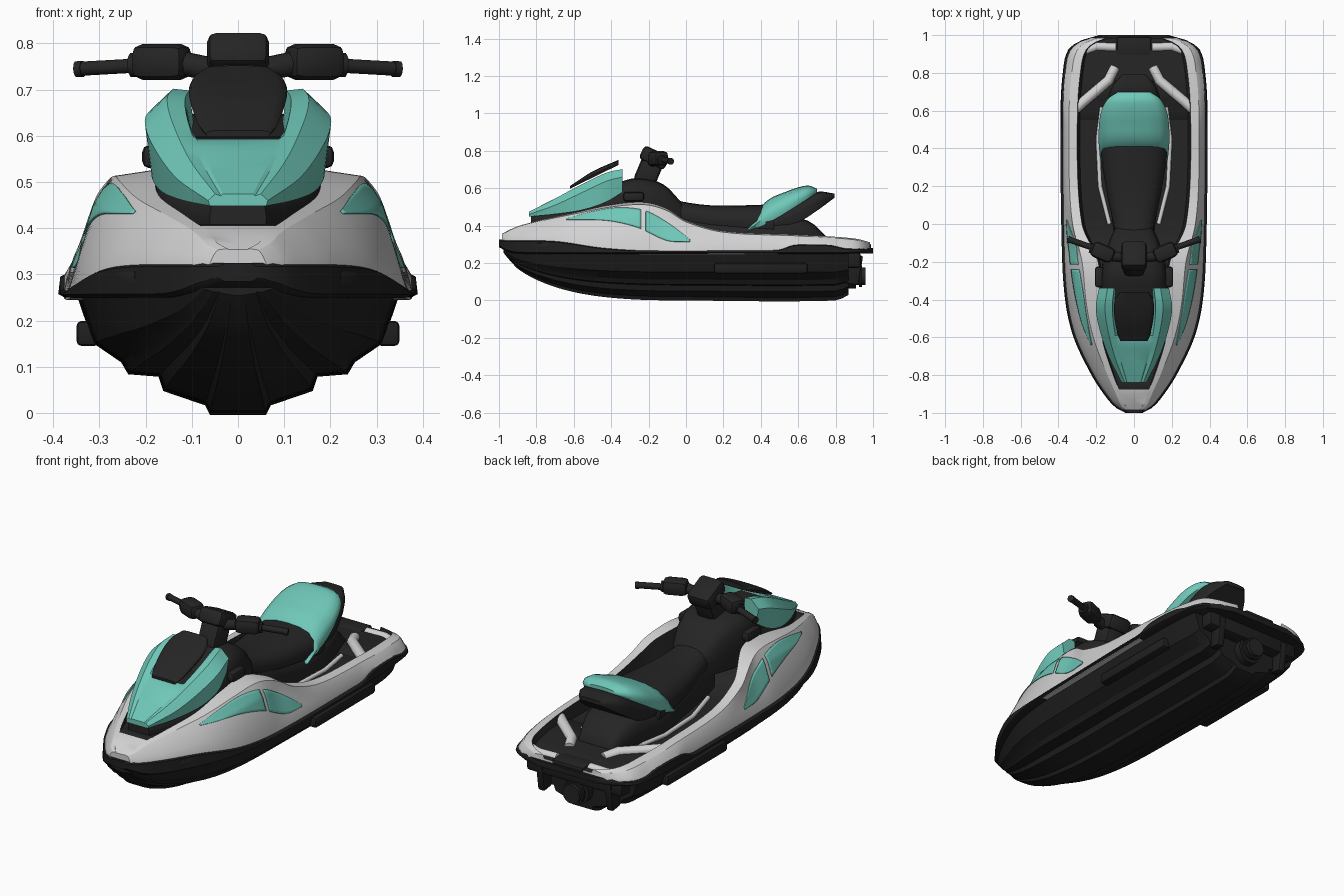
import bpy, bmesh, math

if "Cube" in bpy.data.objects:
    bpy.data.objects.remove(bpy.data.objects["Cube"])


def material(name, rgb, rough=0.5):
    m = bpy.data.materials.new(name)
    m.use_nodes = True
    m.diffuse_color = (*rgb, 1)
    bsdf = m.node_tree.nodes["Principled BSDF"]
    bsdf.inputs["Base Color"].default_value = (*rgb, 1)
    bsdf.inputs["Roughness"].default_value = rough
    return m


BLACK = material("hull black", (.014, .014, .014))
CHARCOAL = material("trim charcoal", (.018, .018, .018))
SILVER = material("silver paint", (.65, .65, .66))
TEAL = material("teal paint", (.16, .58, .485))


def track(*keys):
    """Smooth curve through (position, value) keys."""
    def slope(i):
        a, b = keys[max(i - 1, 0)], keys[min(i + 1, len(keys) - 1)]
        return (b[1] - a[1]) / (b[0] - a[0])

    def value(t):
        t = min(max(t, keys[0][0]), keys[-1][0])
        i = max(k for k in range(len(keys) - 1) if keys[k][0] <= t)
        (t0, v0), (t1, v1) = keys[i], keys[i + 1]
        d = t1 - t0
        s = (t - t0) / d
        blend = s * s * (3 - 2 * s)
        return (v0 + (v1 - v0) * blend + slope(i) * d * s * (1 - s) ** 2
                - slope(i + 1) * d * s * s * (1 - s))
    return value


def span(a, b, n):
    return [a + (b - a) * i / n for i in range(n + 1)]


def finish(name, bm, mats, angle=35):
    mesh = bpy.data.meshes.new(name)
    bmesh.ops.recalc_face_normals(bm, faces=bm.faces[:])
    bm.to_mesh(mesh)
    bm.free()
    for m in mats:
        mesh.materials.append(m)
    for p in mesh.polygons:
        p.use_smooth = True
    mesh.set_sharp_from_angle(angle=math.radians(angle))
    ob = bpy.data.objects.new(name, mesh)
    bpy.context.collection.objects.link(ob)
    return ob


def loft(name, ys, section, mats, paint=None, angle=35):
    """Closed symmetric body; section(y) is a half profile from x=0 to x=0."""
    bm = bmesh.new()
    rings = []
    for y in ys:
        half = section(y)
        full = half + [(-x, z) for x, z in reversed(half[1:-1])]
        rings.append([bm.verts.new((x, y, z)) for x, z in full])
    n = len(rings[0])
    for i in range(len(ys) - 1):
        a, b = rings[i], rings[i + 1]
        for s in range(n):
            f = bm.faces.new((a[s], a[(s + 1) % n], b[(s + 1) % n], b[s]))
            if paint:
                f.material_index = paint((ys[i] + ys[i + 1]) / 2, min(s, n - 1 - s))
    bm.faces.new(rings[0])
    bm.faces.new(rings[-1])
    return finish(name, bm, mats, angle)


# Half profiles of pads as (width, height) fractions
SQUARE = [(.94, 0), (1, .45), (.95, .75), (.8, .92), (.5, .98), (0, 1)]
ROUND = [(.94, 0), (1, .3), (.92, .62), (.72, .86), (.4, .97), (0, 1)]


def pad(name, start, end, mat, width, low, top, shape=SQUARE, n=24):
    """Cushion-like body with a rounded upper edge."""
    def section(y):
        w, b, t = width(y), low(y), top(y)
        return [(0, b)] + [(w * u, b + (t - b) * v) for u, v in shape]
    return loft(name, span(start, end, n), section, [mat], angle=50)


def box(name, loc, size, mat, bevel=.01, tilt=0, turn=0):
    bm = bmesh.new()
    bmesh.ops.create_cube(bm, size=1)
    bmesh.ops.scale(bm, vec=size, verts=bm.verts)
    bmesh.ops.bevel(bm, geom=bm.edges[:], offset=bevel, segments=2, profile=.5, affect='EDGES')
    ob = finish(name, bm, [mat])
    ob.location, ob.rotation_euler = loc, (tilt, 0, turn)
    return ob


def tube(name, points, radius, mat):
    cu = bpy.data.curves.new(name, 'CURVE')
    cu.dimensions, cu.bevel_depth = '3D', radius
    cu.bevel_resolution, cu.use_fill_caps = 3, True
    sp = cu.splines.new('POLY')
    sp.points.add(len(points) - 1)
    for p, co in zip(sp.points, points):
        p.co = (*co, 1)
    cu.materials.append(mat)
    ob = bpy.data.objects.new(name, cu)
    bpy.context.collection.objects.link(ob)
    return ob


# Main outline curves along the length
beam = track((-1, .04), (-.97, .095), (-.9, .155), (-.8, .22), (-.6, .315), (-.4, .36),
             (-.1, .378), (.6, .384), (.8, .372), (.92, .345), (.97, .28), (1, .18))
rail_top = track((-1, .325), (-.7, .32), (-.45, .285), (-.2, .27), (.4, .272), (.5, .275),
                 (.58, .3), (.77, .3), (.85, .282), (1, .28))
rail_low = track((-1, .285), (-.95, .26), (-.88, .25), (1, .25))
keel = track((-.98, .26), (-.9, .17), (-.75, .09), (-.55, .035), (-.3, .007), (0, 0),
             (.8, 0), (.87, .03))

# Stepped hull with running strakes
STEPS = [(0, 0), (.06, 0), (.07, .02), (.16, .05), (.17, .08), (.235, .085),
         (.25, .11), (.31, .15), (.345, .25), (0, .25)]


def hull_section(y):
    k, r, b = keel(y), rail_low(y) + .005, beam(y) / .38
    return [(x * b, k + (r - k) * z / .25) for x, z in STEPS]


loft("hull", span(-.975, .87, 50), hull_section, [BLACK], angle=25)


def rail_section(y):
    w, b, t = beam(y) + .005, rail_low(y), rail_top(y)
    return [(0, b), (w - .015, b), (w, b + .008), (w - .004, t - .008), (w - .02, t), (0, t)]


loft("bumper_rail", span(-1, 1, 80), rail_section, [BLACK])

# Deck with raised shoulders, broad front lips and sunken footwells
inset = track((-1, .02), (-.9, .06), (-.8, .08), (-.6, .1), (-.4, .105), (-.2, .1), (0, .055),
              (.3, .04), (1, .045))
lip = track((-1, .02), (-.8, .03), (-.6, .045), (-.4, .075), (-.2, .085), (0, .05), (1, .045))
shoulder = track((-1, .345), (-.92, .385), (-.8, .42), (-.6, .462), (-.4, .5), (-.22, .512),
                 (-.1, .48), (0, .42), (.2, .365), (.6, .345), (.9, .325), (1, .30))
floor = track((-1, .345), (-.92, .388), (-.86, .408), (-.8, .405), (-.4, .44), (-.25, .44),
              (-.12, .33), (0, .30), (.6, .293), (.7, .315), (1, .29))
swell = track((-1, .08), (-.35, .08), (-.22, .05), (-.1, -.06), (0, -.03), (.2, .05), (1, .08))


def deck_section(y):
    w, z0, z2 = beam(y) - .008, rail_top(y) - .004, shoulder(y)
    a = max(beam(y) - inset(y), .01)
    bulge = swell(y) * (z2 - z0)
    mid = [(w + (a - w) * t + bulge * g, z0 + (z2 - z0) * t)
           for t, g in ((.35, .6), (.75, 1))]
    inner = max(a - lip(y), .006)
    return [(0, z0 - .02), (w, z0 - .02), (w, z0), *mid, (a, z2), (inner, z2 + lip(y) * .15),
            (inner * .95, floor(y)), (0, floor(y))]


loft("deck", span(-.985, .985, 90), deck_section, [SILVER, CHARCOAL],
     lambda y, j: int(j >= 6 and y > -.87), angle=28)


# Painted side flashes following the deck surface
def side_x(y, z):
    pts = deck_section(y)[2:6]
    for (x0, z0), (x1, z1) in zip(pts, pts[1:]):
        if z <= z1:
            return x0 + (x1 - x0) * (z - z0) / (z1 - z0)
    return pts[-1][0]


flash_low = track((-.64, .43), (-.46, .428), (-.36, .415), (-.25, .385), (-.1, .318), (.02, .312))
flash_high = track((-.64, .436), (-.5, .473), (-.36, .494), (-.22, .478), (-.1, .415), (.02, .325))
for side, sign in (("left", 1), ("right", -1)):
    for part, start, end in (("_front_flash", -.64, -.24), ("_rear_flash", -.215, .02)):
        bm = bmesh.new()
        rows = [[bm.verts.new((sign * (side_x(y, z) + .004), y, z + .003))
                 for z in span(flash_low(y), flash_high(y), 8)] for y in span(start, end, 28)]
        for a, b in zip(rows, rows[1:]):
            for i in range(8):
                bm.faces.new((a[i], a[i + 1], b[i + 1], b[i]))
        plate = finish(side + part, bm, [TEAL])
        plate.modifiers.new("thickness", 'SOLIDIFY').thickness = .004

# Hood with side horns, on a dark grille
hood_w = track((-.84, .065), (-.7, .135), (-.55, .185), (-.44, .202), (-.34, .185))
hood_low = track((-.84, .448), (-.7, .462), (-.55, .485), (-.42, .53), (-.34, .58))
hood_side = track((-.84, .46), (-.7, .51), (-.55, .58), (-.42, .64), (-.34, .66))
hood_top = track((-.84, .474), (-.7, .545), (-.55, .625), (-.42, .685), (-.34, .702))
hood_mid = track((-.84, .474), (-.7, .545), (-.6, .59), (-.42, .60), (-.34, .60))


def hood_section(y):
    w, low, top = hood_w(y), hood_low(y), hood_top(y)
    return [(0, low), (w * .93, low), (w, hood_side(y)), (w * .76, top), (w * .57, top - .004),
            (w * .5, hood_mid(y)), (0, hood_mid(y))]


loft("hood", span(-.84, -.34, 20), hood_section, [TEAL, CHARCOAL],
     lambda y, j: int(j >= 5 and y > -.6), angle=22)
pad("grille", -.83, -.36, CHARCOAL, lambda y: hood_w(y) * .88, lambda y: floor(y) - .02,
    lambda y: hood_low(y) + .015)
pad("windshield", -.62, -.36, CHARCOAL,
    track((-.62, .07), (-.58, .087), (-.47, .106), (-.4, .1), (-.36, .075)),
    track((-.62, .598), (-.36, .725)), track((-.62, .612), (-.5, .69), (-.36, .752)))

# Console and steering
pad("console", -.5, -.02, CHARCOAL,
    track((-.5, .14), (-.35, .175), (-.22, .17), (-.1, .135), (-.02, .1)), lambda y: .4,
    track((-.5, .58), (-.35, .635), (-.25, .655), (-.12, .62), (-.02, .52)))
box("steering_column", (0, -.2, .69), (.11, .12, .15), CHARCOAL, .025, -.4)
box("steering_hub", (0, -.17, .763), (.135, .15, .08), CHARCOAL, .022, -.45)
for side, s in (("left", 1), ("right", -1)):
    tube(side + "_bar", [(s * .04, -.18, .74), (s * .12, -.17, .757), (s * .23, -.125, .753)],
         .027, CHARCOAL)
    box(side + "_switch_housing", (s * .165, -.15, .76), (.125, .085, .078), CHARCOAL, .025, 0, s * .4)
    tube(side + "_grip", [(s * .22, -.125, .752), (s * .345, -.082, .745)], .016, CHARCOAL)
    tube(side + "_grip_end", [(s * .336, -.086, .745), (s * .35, -.08, .744)], .018, CHARCOAL)
    box(side + "_console_pod", (s * .185, -.28, .555), (.045, .11, .05), CHARCOAL, .015)
    # Rear deck trim, footwell edge, sponson and bow vent
    tube(side + "_deck_arm", [(s * .33, .59, .32), (s * .27, .645, .318), (s * .135, .76, .312),
                              (s * .1, .83, .3)], .027, SILVER)
    tube(side + "_rear_trim", [(s * .095, .935, .288), (s * .2, .94, .288), (s * .31, .9, .29)],
         .024, SILVER)
    tube(side + "_footwell_edge", [(s * .13, .0, .31), (s * .18, .2, .3), (s * .192, .45, .3),
                                   (s * .17, .62, .305)], .011, SILVER)
    box(side + "_sponson", (s * .325, .4, .172), (.05, .5, .055), BLACK, .012)
    box(side + "_bow_vent", (s * .251, -.735, .292), (.01, .14, .03), CHARCOAL, .004, 0, s * -.45)
    box(side + "_stern_bracket", (s * .2, .9, .165), (.04, .07, .16), BLACK, .01, -.15)

# Seat: base, front cushion, raised rear cushion and tail grip
seat_w = track((-.12, .09), (0, .11), (.2, .15), (.4, .178), (.53, .178), (.61, .162),
               (.67, .125), (.7, .075))
pad("seat_base", -.1, .76, CHARCOAL,
    track((-.1, .1), (.2, .14), (.4, .172), (.6, .15), (.76, .1)), lambda y: .28,
    track((-.1, .5), (.1, .45), (.4, .42), (.6, .44), (.68, .41), (.76, .33)))
pad("front_seat", -.12, .47, CHARCOAL, seat_w, track((-.12, .46), (.1, .41), (.47, .38)),
    track((-.12, .555), (0, .525), (.15, .508), (.35, .51), (.47, .515)), ROUND)
pad("rear_seat", .33, .7, TEAL, lambda y: seat_w(y) + .007,
    track((.33, .37), (.45, .42), (.6, .51), (.7, .575)),
    track((.33, .385), (.42, .522), (.53, .58), (.65, .615), (.7, .598)), ROUND)
pad("tail_grip", .4, .795, CHARCOAL, track((.4, .16), (.6, .15), (.72, .12), (.795, .06)),
    track((.4, .38), (.6, .42), (.7, .48), (.795, .55)),
    track((.4, .41), (.6, .525), (.7, .58), (.795, .572)))

# Stern: transom and jet nozzle
box("transom_block", (0, .885, .215), (.56, .1, .08), BLACK, .015)
tube("jet_pump", [(0, .82, .13), (0, .91, .13)], .07, BLACK)
tube("jet_nozzle", [(0, .88, .13), (0, .96, .13)], .05, CHARCOAL)
tube("nozzle_ring", [(0, .925, .13), (0, .942, .13)], .06, BLACK)
box("boarding_step", (0, .94, .29), (.18, .1, .025), CHARCOAL, .008)
